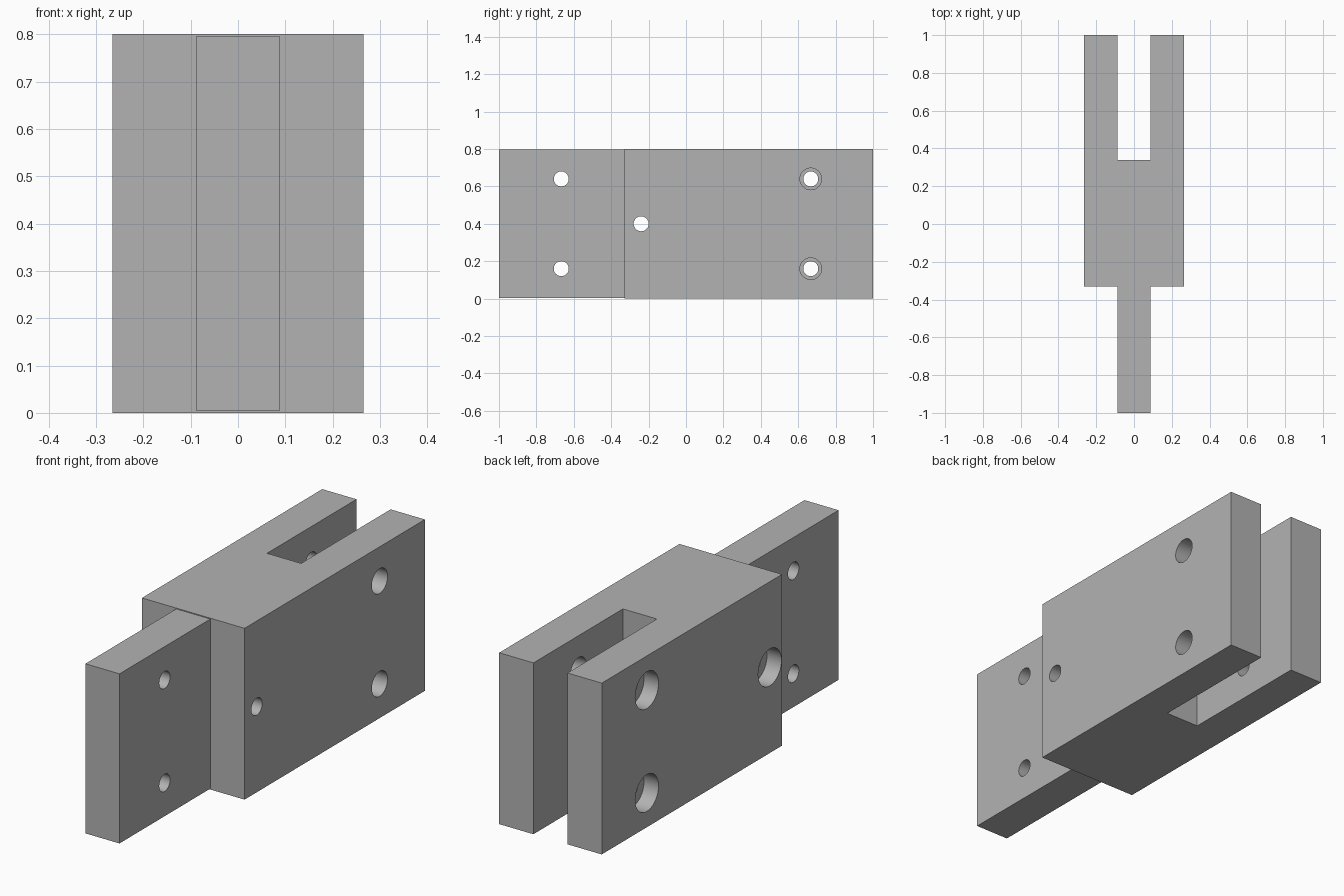
import bpy, bmesh, math

if "Cube" in bpy.data.objects:
    bpy.data.objects.remove(bpy.data.objects["Cube"], do_unlink=True)

HALF_W, HALF_T = 0.265, 0.088      # half widths of body and tongue
SHOULDER, SLOT = -0.33, 0.34       # y of the tongue root and the slot floor
HEIGHT, GAP = 0.8, 0.004           # body height, tongue clearance
BORE, HOLE, INSERT = 0.086, 0.04, 0.058
LEDGE = -HALF_W + 0.075            # floor of the counterbores

gray = bpy.data.materials.new("plain gray")
gray.use_nodes = True
gray.diffuse_color = (0.45, 0.45, 0.45, 1)
gray.node_tree.nodes["Principled BSDF"].inputs["Base Color"].default_value = (0.45, 0.45, 0.45, 1)


def add_object(name, bm):
    bmesh.ops.recalc_face_normals(bm, faces=bm.faces)
    mesh = bpy.data.meshes.new(name)
    bm.to_mesh(mesh)
    bm.free()
    mesh.materials.append(gray)
    obj = bpy.data.objects.new(name, mesh)
    bpy.context.collection.objects.link(obj)
    return obj


def extrude_outline(name, outline, z0, z1):
    bm = bmesh.new()
    face = bm.faces.new([bm.verts.new((x, y, z0)) for x, y in outline])
    top = bmesh.ops.extrude_face_region(bm, geom=[face])["geom"]
    bmesh.ops.translate(bm, vec=(0, 0, z1 - z0),
                        verts=[v for v in top if isinstance(v, bmesh.types.BMVert)])
    return add_object(name, bm)


def add_drill(bm, y, z, steps, sides=40):
    # stepped round cutter along x, from (x, radius) pairs
    rings = []
    for x, r in steps:
        angles = [math.tau * i / sides for i in range(sides)]
        rings.append([bm.verts.new((x, y + r * math.cos(a), z + r * math.sin(a))) for a in angles])
    for a, b in zip(rings, rings[1:]):
        for i in range(sides):
            j = (i + 1) % sides
            bm.faces.new((a[i], a[j], b[j], b[i]))
    bm.faces.new(rings[0])
    bm.faces.new(rings[-1])


def drill(obj, holes):
    bm = bmesh.new()
    for y, z, steps in holes:
        add_drill(bm, y, z, steps)
    cutter = add_object("hole_cutter", bm)
    cutter.hide_render = True
    mod = obj.modifiers.new("holes", "BOOLEAN")
    mod.operation, mod.solver, mod.object = "DIFFERENCE", "EXACT", cutter
    bpy.ops.object.select_all(action="DESELECT")
    bpy.context.view_layer.objects.active = obj
    obj.select_set(True)
    bpy.ops.object.modifier_apply(modifier=mod.name)
    bpy.data.objects.remove(cutter, do_unlink=True)
    bpy.ops.object.shade_smooth_by_angle(angle=math.radians(30))


# Forked body, open at the back
half = [(HALF_T, SLOT), (HALF_T, 1), (HALF_W, 1), (HALF_W, SHOULDER)]
fork = extrude_outline("forked_body", half + [(-x, y) for x, y in reversed(half)], 0, HEIGHT)

# Tongue at the front
tongue = extrude_outline("tongue", [(-HALF_T, -1), (HALF_T, -1), (HALF_T, SHOULDER),
                                    (-HALF_T, SHOULDER)], GAP, HEIGHT - GAP)

# Counterbored screw holes, wider on the left arm of the fork
head = [(-0.4, BORE), (LEDGE, BORE), (LEDGE, HOLE)]
arm = head + [(0, HOLE), (0, INSERT), (0.4, INSERT)]
plain = [(-0.4, HOLE), (0.4, HOLE)]
levels = (0.16, 0.64)
drill(fork, [(0.667, z, arm) for z in levels] + [(-0.24, 0.4, head + [(0.4, HOLE)])])
drill(tongue, [(-0.667, z, plain) for z in levels])
